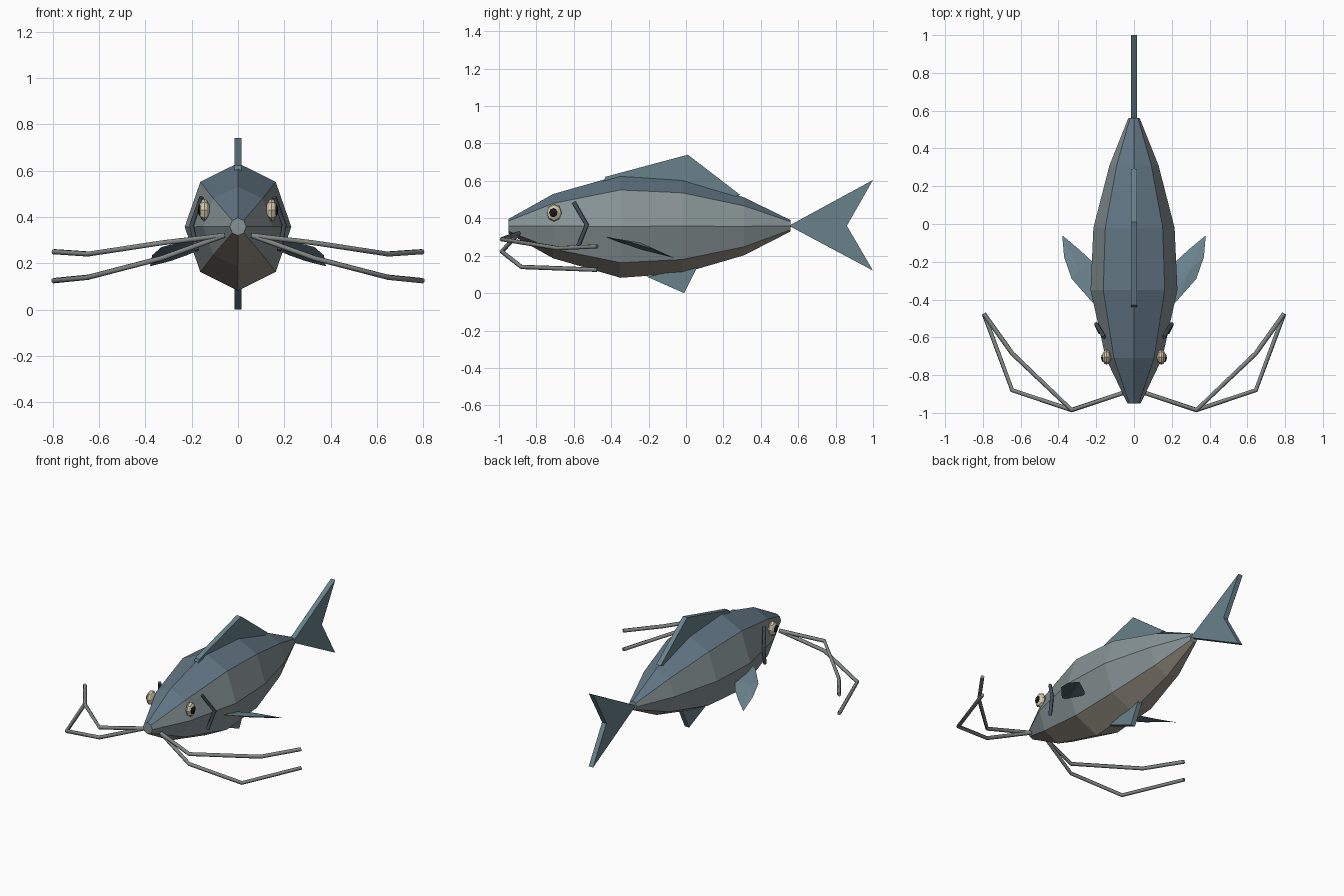
import bpy, bmesh, math
from mathutils import Vector

if "Cube" in bpy.data.objects:
    bpy.data.objects.remove(bpy.data.objects["Cube"])


def mat(name, r, g, b):
    m = bpy.data.materials.new(name)
    m.diffuse_color = (r, g, b, 1)
    m.use_nodes = True
    m.node_tree.nodes["Principled BSDF"].inputs["Base Color"].default_value = m.diffuse_color
    return m


BACK = mat("back_blue", 0.12, 0.18, 0.23)
SIDE = mat("side_grey", 0.24, 0.29, 0.30)
BELLY = mat("belly_tan", 0.32, 0.29, 0.24)
FIN = mat("fin_slate", 0.14, 0.22, 0.26)
DARK = mat("gill_dark", 0.06, 0.08, 0.10)
WHISKER = mat("whisker_grey", 0.22, 0.24, 0.23)
EYE = mat("eye_cream", 0.65, 0.58, 0.42)
PUPIL = mat("pupil_black", 0.01, 0.01, 0.01)


def finish(bm, name, *mats):
    bmesh.ops.recalc_face_normals(bm, faces=bm.faces)
    me = bpy.data.meshes.new(name)
    bm.to_mesh(me)
    bm.free()
    for m in mats:
        me.materials.append(m)
    ob = bpy.data.objects.new(name, me)
    bpy.context.collection.objects.link(ob)
    return ob


# Flat fin: a side profile (y, z) extruded across x
def flat_fin(name, profile, half=0.016):
    bm = bmesh.new()
    face = bm.faces.new([bm.verts.new((-half, y, z)) for y, z in profile])
    out = bmesh.ops.extrude_face_region(bm, geom=[face])
    for v in out["geom"]:
        if isinstance(v, bmesh.types.BMVert):
            v.co.x = half
    finish(bm, name, FIN)


# Six-sided bent rod
def rod(name, points, radius, material):
    cu = bpy.data.curves.new(name, 'CURVE')
    cu.dimensions = '3D'
    cu.bevel_depth = radius
    cu.bevel_resolution = 1
    cu.use_fill_caps = True
    sp = cu.splines.new('POLY')
    sp.points.add(len(points) - 1)
    for p, co in zip(sp.points, points):
        p.co = (*co, 1)
        p.radius = 1
    cu.materials.append(material)
    ob = bpy.data.objects.new(name, cu)
    bpy.context.collection.objects.link(ob)


# Low-poly squashed ball with its poles along x
def ball(name, center, size, material):
    bm = bmesh.new()
    bmesh.ops.create_uvsphere(bm, u_segments=8, v_segments=6, radius=1)
    for v in bm.verts:
        x, y, z = v.co
        v.co = Vector(center) + Vector((z * size[0], y * size[1], x * size[2]))
    finish(bm, name, material)


# Body: eight-sided rings lofted nose to tail (y, half width, half height, centre z)
rings = [(-0.95, 0.035, 0.038, 0.358), (-0.71, 0.15, 0.172, 0.358),
         (-0.35, 0.23, 0.275, 0.357), (-0.02, 0.215, 0.252, 0.358),
         (0.31, 0.13, 0.155, 0.357), (0.56, 0.03, 0.03, 0.36)]
bm = bmesh.new()
loops = [[bm.verts.new((w * math.sin(i * math.pi / 4), y, cz + h * math.cos(i * math.pi / 4)))
          for i in range(8)] for y, w, h, cz in rings]
for a, b in zip(loops, loops[1:]):
    for i in range(8):
        j = (i + 1) % 8
        f = bm.faces.new((a[i], a[j], b[j], b[i]))
        f.material_index = 0 if i in (0, 7) else 2 if i in (3, 4) else 1
for end in (loops[0], loops[-1]):
    bm.faces.new(end).material_index = 1
finish(bm, "body", BACK, SIDE, BELLY)

# Fins on the centre line
flat_fin("tail_fin", [(0.55, 0.36), (1.0, 0.605), (0.86, 0.36), (1.0, 0.12)])
flat_fin("dorsal_fin", [(-0.44, 0.60), (-0.43, 0.622), (0.01, 0.74), (0.29, 0.525), (0.2, 0.5)])
flat_fin("ventral_fin", [(-0.21, 0.088), (-0.01, 0.0), (0.06, 0.14)])

# Leaf outline of the side fin, root inside the body
leaf = [(0.16, -0.44, 0.302), (0.22, -0.415, 0.298), (0.33, -0.29, 0.27), (0.37, -0.175, 0.235),
        (0.38, -0.06, 0.187), (0.29, -0.135, 0.21), (0.22, -0.20, 0.235), (0.15, -0.3, 0.265)]

for side, s in (("right", 1), ("left", -1)):
    def m(points):
        return [(s * x, y, z) for x, y, z in points]

    # Side fin: lens-shaped leaf
    bm = bmesh.new()
    edge = [bm.verts.new(p) for p in m(leaf)]
    for off in (0.018, -0.018):
        mid = bm.verts.new((s * (0.285 + off * 0.5), -0.245, 0.252 + off))
        for i in range(len(edge)):
            bm.faces.new((edge[i - 1], edge[i], mid))
    finish(bm, side + "_side_fin", FIN)

    # Eye and pupil
    ball(side + "_eye", (s * 0.145, -0.705, 0.43), (0.024, 0.04, 0.048), EYE)
    ball(side + "_pupil", (s * 0.161, -0.708, 0.43), (0.013, 0.024, 0.027), PUPIL)

    # Gill slit
    rod(side + "_gill", m([(0.157, -0.60, 0.485), (0.20, -0.53, 0.365), (0.178, -0.575, 0.255)]),
        0.011, DARK)

    # Whisker pair
    rod(side + "_upper_whisker", m([(0.06, -0.895, 0.32), (0.33, -0.985, 0.288),
                                    (0.645, -0.685, 0.24), (0.795, -0.475, 0.25)]), 0.012, WHISKER)
    rod(side + "_lower_whisker", m([(0.06, -0.895, 0.32), (0.33, -0.985, 0.222),
                                    (0.645, -0.88, 0.14), (0.795, -0.475, 0.125)]), 0.012, WHISKER)
